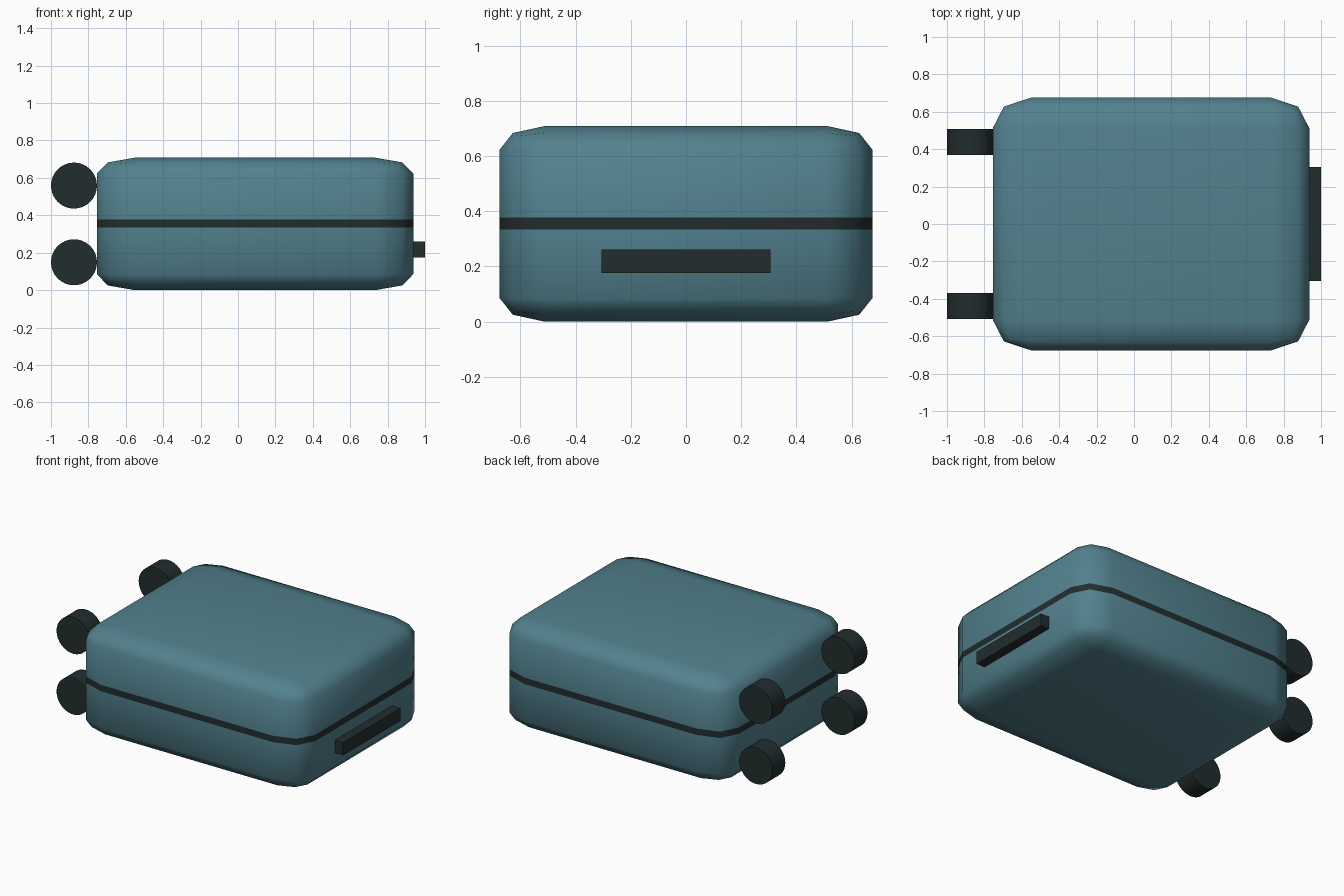
import bpy, bmesh, math
from mathutils import Matrix, Vector

if "Cube" in bpy.data.objects:
    bpy.data.objects.remove(bpy.data.objects["Cube"])


def material(name, rgb):
    m = bpy.data.materials.new(name)
    m.diffuse_color = (*rgb, 1)
    m.use_nodes = True
    m.node_tree.nodes["Principled BSDF"].inputs["Base Color"].default_value = m.diffuse_color
    return m


TEAL = material("teal shell", (0.085, 0.22, 0.27))
DARK = material("dark trim", (0.016, 0.026, 0.027))


def finish(name, bm, mats, smooth_angle=None):
    me = bpy.data.meshes.new(name)
    bm.normal_update()
    bm.to_mesh(me)
    bm.free()
    for m in mats:
        me.materials.append(m)
    ob = bpy.data.objects.new(name, me)
    bpy.context.collection.objects.link(ob)
    if smooth_angle:
        bpy.ops.object.select_all(action='DESELECT')
        ob.select_set(True)
        bpy.context.view_layer.objects.active = ob
        bpy.ops.object.shade_smooth_by_angle(angle=math.radians(smooth_angle))
    return ob


def box(bm, size, centre):
    bmesh.ops.scale(bm, vec=size, verts=bm.verts)
    bmesh.ops.translate(bm, vec=centre, verts=bm.verts)


# Shell: a bevelled cube stretched to size, so the rounding is proportional
X0, X1, WIDTH, HEIGHT = -0.755, 0.937, 1.35, 0.708
BAND = (0.334, 0.377)
bm = bmesh.new()
bmesh.ops.create_cube(bm, size=1)
bmesh.ops.bevel(bm, geom=bm.edges[:], offset=0.12, offset_type='OFFSET',
                segments=2, profile=0.5, affect='EDGES')
box(bm, (X1 - X0, WIDTH, HEIGHT), ((X0 + X1) / 2, 0, HEIGHT / 2))
# Closing band: cut into the shell and coloured by height
for z in BAND:
    bmesh.ops.bisect_plane(bm, geom=bm.verts[:] + bm.edges[:] + bm.faces[:],
                           plane_co=(0, 0, z), plane_no=(0, 0, 1))
for f in bm.faces:
    f.material_index = int(BAND[0] < f.calc_center_median().z < BAND[1])
finish("shell", bm, [TEAL, DARK], 80)

# Carry handle on the right end
bm = bmesh.new()
bmesh.ops.create_cube(bm, size=1)
box(bm, (0.08, 0.612, 0.085), (0.96, 0, 0.218))
finish("handle", bm, [DARK])

# Four wheels on the left end
for y, side in ((-0.438, "front"), (0.438, "back")):
    for z, level in ((0.149, "lower"), (0.559, "upper")):
        bm = bmesh.new()
        bmesh.ops.create_cone(
            bm, cap_ends=True, segments=32, radius1=0.123, radius2=0.123, depth=0.138,
            matrix=Matrix.Translation(Vector((-0.877, y, z))) @ Matrix.Rotation(math.pi / 2, 4, 'X'))
        finish(f"{side}_{level}_wheel", bm, [DARK], 30)
